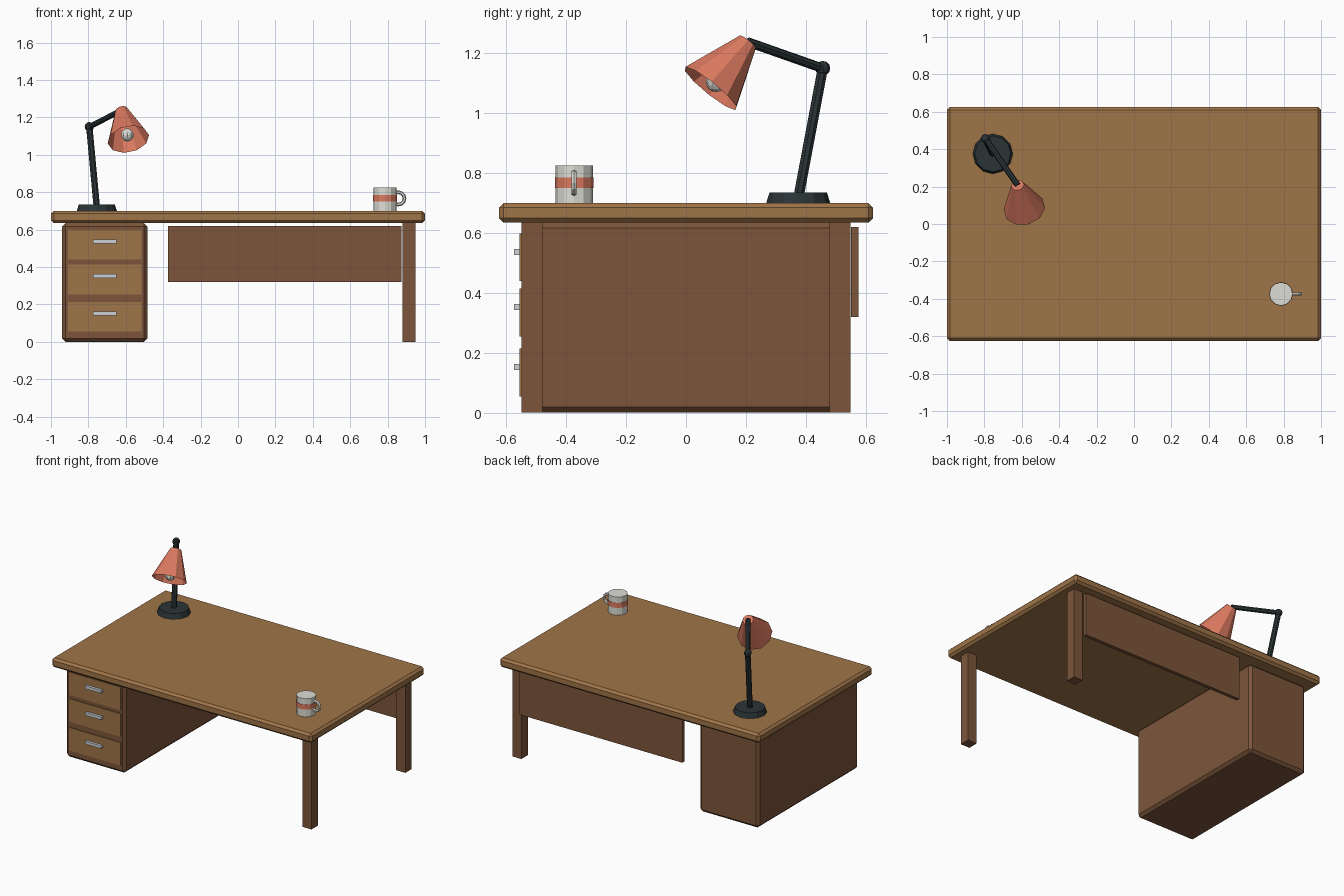
import bpy
import math
from mathutils import Vector

if "Cube" in bpy.data.objects:
    bpy.data.objects.remove(bpy.data.objects["Cube"])


def material(name, r, g, b):
    m = bpy.data.materials.new(name)
    lin = [((c / 255 + 0.055) / 1.055) ** 2.4 for c in (r, g, b)]
    m.diffuse_color = (*lin, 1)
    m.use_nodes = True
    m.node_tree.nodes["Principled BSDF"].inputs["Base Color"].default_value = m.diffuse_color
    return m


LIGHT_WOOD = material("light wood", 160, 117, 72)
DARK_WOOD = material("dark wood", 124, 85, 58)
METAL = material("pale metal", 205, 210, 215)
BLACK = material("black metal", 42, 52, 54)
CORAL = material("coral", 220, 122, 96)
WHITE = material("off white", 222, 222, 214)


def finish(name, mat):
    ob = bpy.context.object
    ob.name = name
    ob.data.materials.append(mat)
    return ob


def box(name, mat, x, y, z, bevel=0):
    """Box from (min, max) pairs on each axis."""
    spans = (x, y, z)
    bpy.ops.mesh.primitive_cube_add(size=1, location=[(a + b) / 2 for a, b in spans])
    ob = finish(name, mat)
    for v in ob.data.vertices:
        v.co = [c * (b - a) for c, (a, b) in zip(v.co, spans)]
    if bevel:
        mod = ob.modifiers.new("edge bevel", 'BEVEL')
        mod.width = bevel
        mod.segments = 1
    return ob


def taper(name, mat, start, end, r1, r2, sides, cap='NGON'):
    """Straight rod or cone between two points."""
    a, b = Vector(start), Vector(end)
    d = b - a
    bpy.ops.mesh.primitive_cone_add(
        vertices=sides, radius1=r1, radius2=r2, depth=d.length, end_fill_type=cap,
        location=(a + b) / 2, rotation=d.to_track_quat('Z', 'Y').to_euler())
    return finish(name, mat)


def ball(name, mat, loc, r, segments, rings):
    bpy.ops.mesh.primitive_uv_sphere_add(segments=segments, ring_count=rings,
                                         radius=r, location=loc)
    return finish(name, mat)


# Desk top, drawer cabinet, legs and rear panel
box("desk_top", LIGHT_WOOD, (-1, 1), (-0.625, 0.625), (0.635, 0.70), 0.015)
box("cabinet", DARK_WOOD, (-0.94, -0.485), (-0.55, 0.55), (0, 0.635), 0.018)
box("front_leg", DARK_WOOD, (0.88, 0.95), (-0.55, -0.48), (0, 0.637))
box("back_leg", DARK_WOOD, (0.88, 0.95), (0.48, 0.55), (0, 0.637))
box("rear_panel", DARK_WOOD, (-0.375, 0.875), (0.552, 0.576), (0.32, 0.62))

# Drawer fronts with bar handles
for i, z in enumerate((0.134, 0.334, 0.519)):
    box(f"drawer_front_{i + 1}", LIGHT_WOOD,
        (-0.91, -0.515), (-0.556, -0.53), (z - 0.08, z + 0.08))
    box(f"drawer_handle_{i + 1}", METAL,
        (-0.775, -0.65), (-0.574, -0.554), (z + 0.008, z + 0.028))

# Desk lamp: base, post, elbow, arm
FOOT, ELBOW = (-0.755, 0.376, 0.72), (-0.795, 0.457, 1.15)
NECK, MOUTH = Vector((-0.622, 0.207, 1.238)), Vector((-0.586, 0.082, 1.083))
taper("lamp_base", BLACK, (-0.755, 0.375, 0.70), (-0.755, 0.375, 0.735), 0.107, 0.096, 12)
taper("lamp_post", BLACK, FOOT, ELBOW, 0.018, 0.018, 8)
ball("lamp_elbow", BLACK, ELBOW, 0.025, 8, 6)
taper("lamp_arm", BLACK, ELBOW, NECK, 0.016, 0.016, 8)

# Open lampshade with closed crown, and bulb
shade = taper("lamp_shade", CORAL, MOUTH, NECK, 0.113, 0.035, 10, 'NOTHING')
top = [v.index for v in shade.data.vertices if v.co.z > 0]
ring = sorted(top, key=lambda i: math.atan2(shade.data.vertices[i].co.y,
                                            shade.data.vertices[i].co.x))
crown = bpy.data.meshes.new("lamp_crown")
crown.from_pydata([shade.data.vertices[i].co for i in ring], [], [range(len(ring))])
crown.materials.append(CORAL)
crown_ob = bpy.data.objects.new("lamp_crown", crown)
crown_ob.matrix_world = shade.matrix_basis
bpy.context.collection.objects.link(crown_ob)
ball("lamp_bulb", WHITE, NECK.lerp(MOUTH, 0.85), 0.035, 10, 8)

# Mug with band and ring handle
MX, MY = 0.786, -0.374
taper("mug", WHITE, (MX, MY, 0.70), (MX, MY, 0.826), 0.0625, 0.0625, 12)
taper("mug_band", CORAL, (MX, MY, 0.751), (MX, MY, 0.785), 0.0645, 0.0645, 12)
bpy.ops.mesh.primitive_torus_add(
    major_segments=12, minor_segments=6, major_radius=0.033, minor_radius=0.010,
    location=(0.857, MY, 0.767), rotation=(math.pi / 2, 0, 0))
finish("mug_handle", WHITE)
